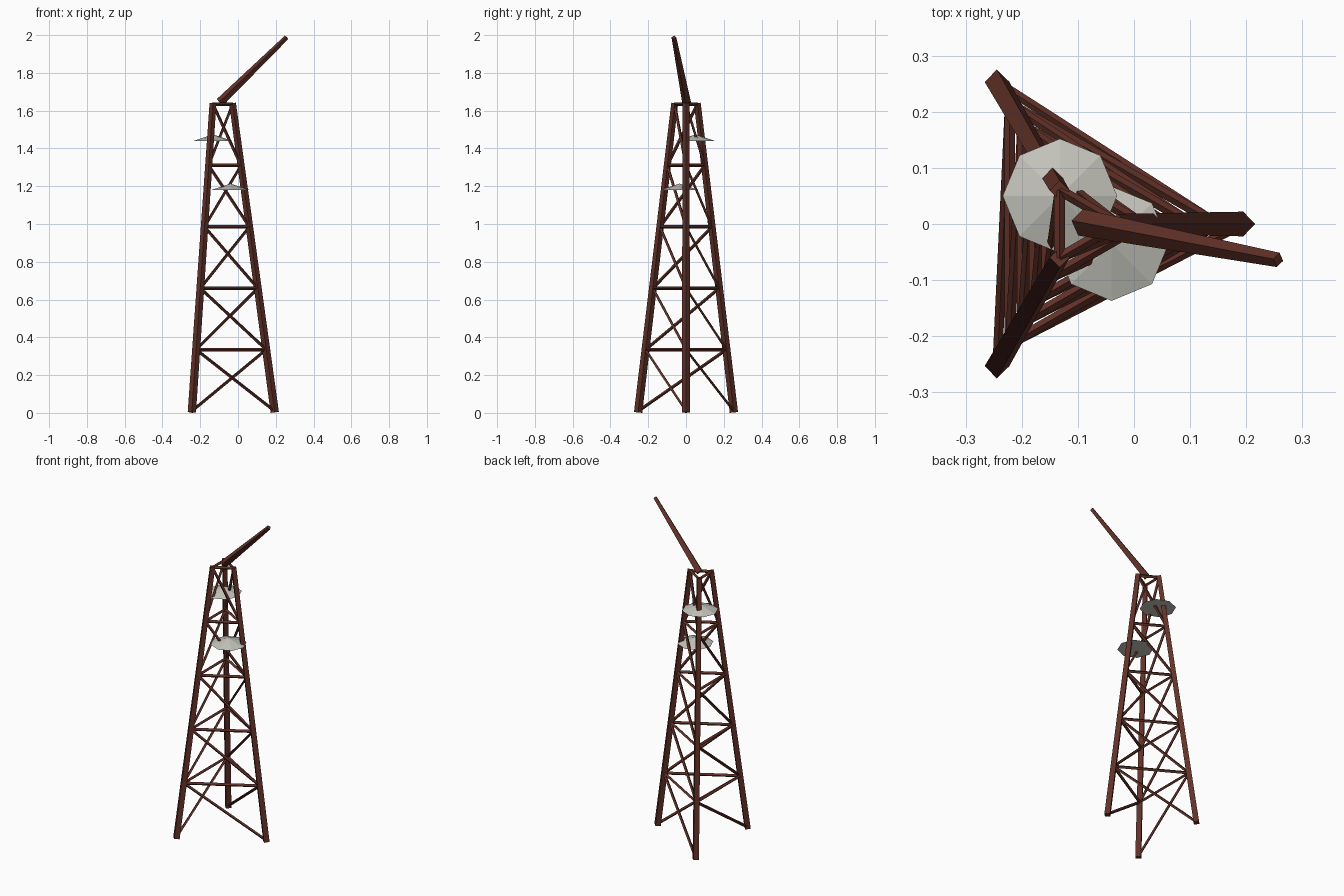
import bpy, bmesh, math
from mathutils import Vector, Matrix

cube = bpy.data.objects.get("Cube")
if cube:
    bpy.data.objects.remove(cube)


def material(name, color):
    m = bpy.data.materials.new(name)
    m.use_nodes = True
    m.diffuse_color = color
    m.node_tree.nodes["Principled BSDF"].inputs["Base Color"].default_value = color
    return m


RUST = material("rust brown", (0.12, 0.031, 0.021, 1))
GREY = material("dish grey", (0.55, 0.55, 0.50, 1))


def finish(name, bm, mat):
    mesh = bpy.data.meshes.new(name)
    bm.to_mesh(mesh)
    bm.free()
    mesh.materials.append(mat)
    obj = bpy.data.objects.new(name, mesh)
    bpy.context.collection.objects.link(obj)
    return obj


def beam(name, a, b, r1, r2=None):
    """Four-sided, optionally tapered bar between two points."""
    a, b = Vector(a), Vector(b)
    w = (b - a).normalized()
    side = Vector((1, 0, 0)) if abs(w.z) > 0.95 else w.cross(Vector((0, 0, 1)))
    u = (side - w * side.dot(w)).normalized()
    frame = Matrix((u, w.cross(u), w)).transposed().to_4x4()
    bm = bmesh.new()
    bmesh.ops.create_cone(bm, cap_ends=True, segments=4, radius1=r1,
                          radius2=r2 or r1, depth=(b - a).length,
                          matrix=Matrix.Translation((a + b) / 2) @ frame)
    return finish(name, bm, RUST)


# Three inward-leaning legs around the tower axis
AXIS_X, FOOT_Z, TOP_Z = -0.098, 0.003, 1.64
NAMES = ("front", "left", "back")


def leg_point(i, z):
    r = 0.293 + (0.069 - 0.293) * z / TOP_Z
    ang = math.radians(-120 + 120 * i)
    return Vector((AXIS_X + r * math.cos(ang), r * math.sin(ang), z))


for i, n in enumerate(NAMES):
    beam(n + "_leg", leg_point(i, FOOT_Z), leg_point(i, TOP_Z), 0.022, 0.018)

# Five tiers: one horizontal and one diagonal brace per face
STEP = 0.325
for tier in range(5):
    low = 0.01 + STEP * tier
    high = low + STEP
    for i, n in enumerate(NAMES):
        j = (i + 1) % 3
        beam(f"{n}_crossbar_{tier + 1}", leg_point(i, high), leg_point(j, high), 0.0095)
        beam(f"{n}_diagonal_{tier + 1}", leg_point(j, low), leg_point(i, high), 0.0085)

# Tapered boom leaning out from the top
beam("boom", (-0.095, 0.003, 1.645), (0.257, -0.064, 1.988), 0.024, 0.013)

# Shallow eight-sided dishes
for name, x, y, z in (("upper_dish", -0.132, 0.05, 1.44), ("lower_dish", -0.04, -0.035, 1.18)):
    bm = bmesh.new()
    bmesh.ops.create_cone(bm, cap_ends=True, segments=8, radius1=0.102, radius2=0,
                          depth=0.034, matrix=Matrix.Translation((x, y, z + 0.017)))
    finish(name, bm, GREY)
